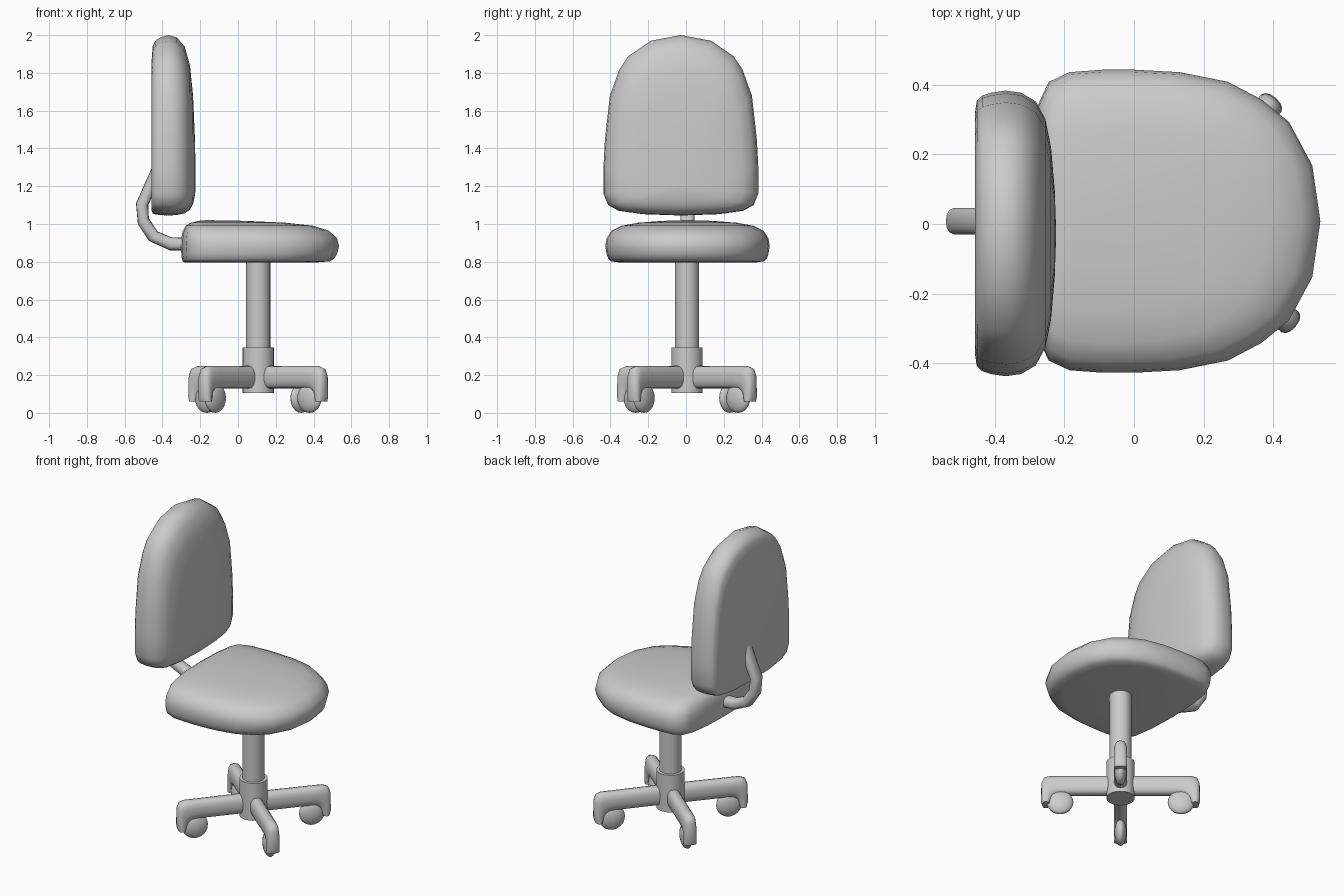
import bpy, bmesh, math
from mathutils import Vector, Matrix

if "Cube" in bpy.data.objects:
    bpy.data.objects.remove(bpy.data.objects["Cube"])


def loft(name, rings, angle=50):
    """Skin a list of equal-length closed rings and cap both ends."""
    bm = bmesh.new()
    loops = [[bm.verts.new(p) for p in ring] for ring in rings]
    n = len(loops[0])
    for a, b in zip(loops, loops[1:]):
        for i in range(n):
            j = (i + 1) % n
            bm.faces.new((a[i], a[j], b[j], b[i]))
    bm.faces.new(loops[0])
    bm.faces.new(loops[-1])
    bmesh.ops.recalc_face_normals(bm, faces=bm.faces)
    mesh = bpy.data.meshes.new(name)
    bm.to_mesh(mesh)
    bm.free()
    obj = bpy.data.objects.new(name, mesh)
    bpy.context.collection.objects.link(obj)
    smooth(obj, angle)
    return obj


def smooth(obj, angle=50):
    bpy.ops.object.select_all(action='DESELECT')
    obj.select_set(True)
    bpy.context.view_layer.objects.active = obj
    bpy.ops.object.shade_smooth_by_angle(angle=math.radians(angle))


# Cushion section shared by seat and backrest: (scale, height fraction)
SECTION = [(0.84, 0.0), (0.93, 0.025), (0.965, 0.09), (0.985, 0.2), (1.0, 0.38),
           (0.985, 0.57), (0.925, 0.75), (0.8, 0.87), (0.6, 0.94),
           (0.3, 0.985), (0.05, 1.0)]


def cushion(name, half, anchor, base, thick, place):
    """half: (length, half width) outline; anchor: point the rings shrink to."""
    outline = half + [(u, -v) for u, v in reversed(half[1:-1])]
    rings = [[place(anchor + (u - anchor) * s, v * s, base + thick * t)
              for u, v in outline] for s, t in SECTION]
    return loft(name, rings, 80)


# Seat
cushion("seat",
        [(-0.302, 0), (-0.295, 0.2), (-0.275, 0.335), (-0.245, 0.4), (-0.185, 0.428),
         (-0.09, 0.435), (0.0, 0.435), (0.13, 0.428), (0.27, 0.4), (0.365, 0.35),
         (0.445, 0.285), (0.512, 0.16), (0.535, 0)],
        -0.17, 0.797, 0.223, lambda u, v, h: (u, v + 0.008, h))

# Backrest
cushion("backrest",
        [(1.045, 0), (1.052, 0.2), (1.07, 0.33), (1.1, 0.385), (1.16, 0.41),
         (1.3, 0.41), (1.45, 0.402), (1.68, 0.376), (1.82, 0.325), (1.887, 0.28),
         (1.97, 0.16), (2.0, 0)],
        1.2, -0.457, 0.233, lambda u, v, h: (h, v - 0.027, u))


def oval_bar(name, pairs, half_width, sides=14):
    """Oval bar in the xz plane given pairs of opposite edge points."""
    rings = []
    for p, q in pairs:
        p, q = Vector((p[0], 0, p[1])), Vector((q[0], 0, q[1]))
        mid, rad = (p + q) / 2, (p - q) / 2
        ring = []
        for i in range(sides):
            a = 2 * math.pi * i / sides
            c, s = math.cos(a), math.sin(a)
            # slightly squared oval
            c = math.copysign(abs(c) ** 0.8, c)
            s = math.copysign(abs(s) ** 0.8, s)
            ring.append(mid + rad * c + Vector((0, half_width * s, 0)))
        rings.append(ring)
    return loft(name, rings)


# Bent bracket joining seat and backrest
bracket = oval_bar("back_bracket",
                   [((-0.24, 0.925), (-0.24, 0.86)), ((-0.355, 0.93), (-0.36, 0.86)),
                    ((-0.425, 0.96), (-0.47, 0.91)), ((-0.472, 1.03), (-0.53, 1.0)),
                    ((-0.475, 1.1), (-0.54, 1.11)), ((-0.4, 1.27), (-0.442, 1.33))],
                   0.039)
bracket.location.y = 0.008

HUB = Vector((0.107, 0.005, 0))


def cylinder(name, radius, z0, z1):
    bpy.ops.mesh.primitive_cylinder_add(vertices=24, radius=radius, depth=z1 - z0,
                                        location=HUB + Vector((0, 0, (z0 + z1) / 2)))
    obj = bpy.context.object
    obj.name = name
    smooth(obj, 40)


# Central column and collar
cylinder("column", 0.064, 0.3, 0.82)
cylinder("base_collar", 0.083, 0.105, 0.345)

# Four legs with drooping tips, each with a caster
LEG = [((0.03, 0.25), (0.03, 0.128)), ((0.36, 0.248), (0.335, 0.128)),
       ((0.42, 0.248), (0.375, 0.122)), ((0.45, 0.237), (0.395, 0.105)),
       ((0.463, 0.205), (0.405, 0.088)), ((0.466, 0.09), (0.408, 0.075)),
       ((0.457, 0.06), (0.416, 0.06))]
for k in range(4):
    turn = Matrix.Translation(HUB) @ Matrix.Rotation(math.radians(50 + 90 * k), 4, 'Z')
    leg = oval_bar(f"leg_{k + 1}", LEG, 0.039)
    leg.matrix_world = turn
    bpy.ops.mesh.primitive_uv_sphere_add(segments=20, ring_count=12, radius=1)
    caster = bpy.context.object
    caster.name = f"caster_{k + 1}"
    smooth(caster, 60)
    caster.matrix_world = (turn @ Matrix.Translation((0.354, 0, 0.078))
                           @ Matrix.Diagonal((0.078, 0.036, 0.078, 1)))
